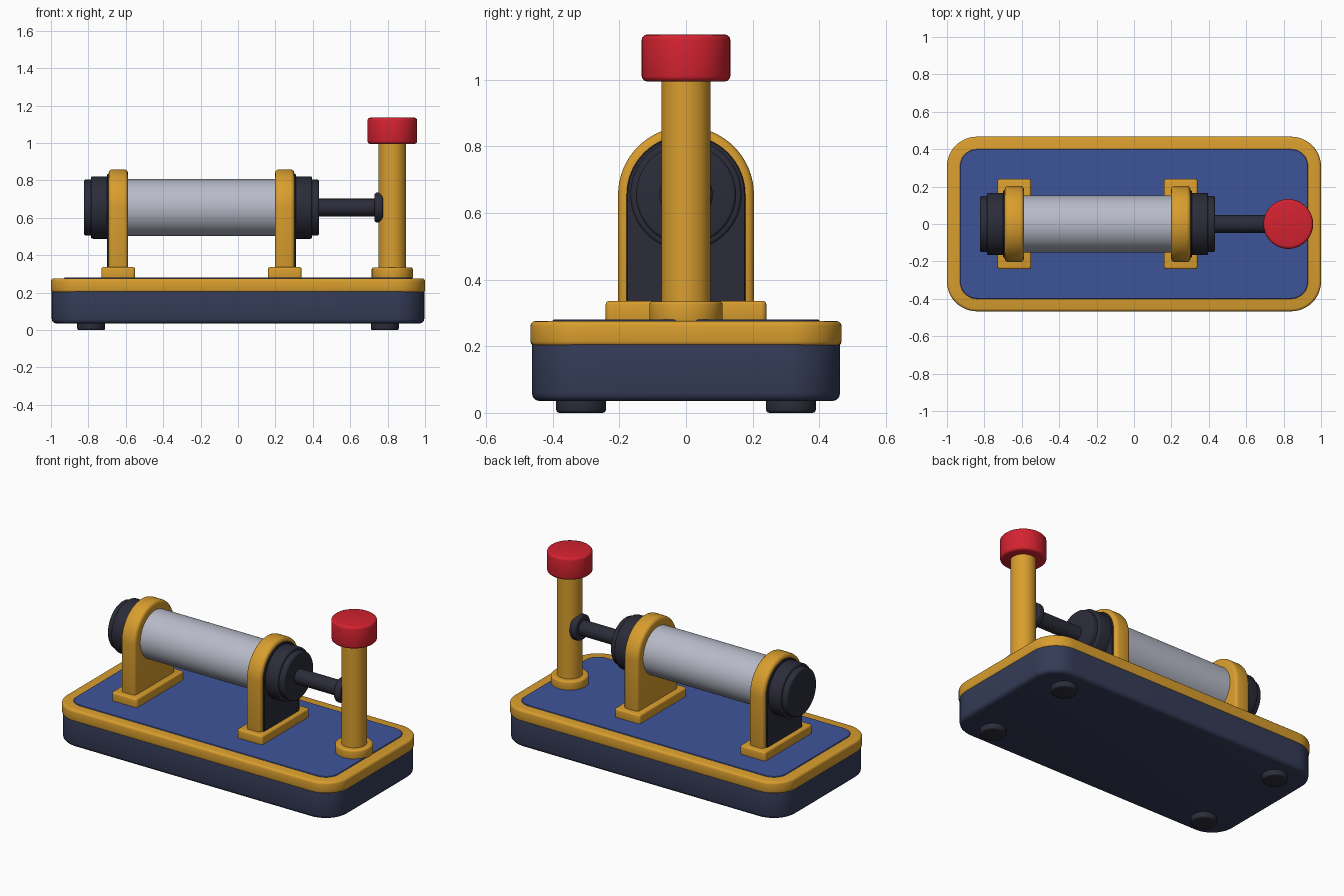
import bpy, bmesh, math
from mathutils import Matrix, Vector

if "Cube" in bpy.data.objects:
    bpy.data.objects.remove(bpy.data.objects["Cube"])


def srgb(r, g, b):
    return [((c / 255 + 0.055) / 1.055) ** 2.4 for c in (r, g, b)] + [1]


def material(name, *rgb):
    m = bpy.data.materials.new(name)
    m.diffuse_color = srgb(*rgb)
    m.use_nodes = True
    m.node_tree.nodes["Principled BSDF"].inputs["Base Color"].default_value = m.diffuse_color
    return m


GOLD = material("gold", 217, 158, 46)
BLUE = material("blue", 61, 84, 153)
NAVY = material("navy", 52, 59, 87)
DARK = material("charcoal", 44, 44, 58)
STEEL = material("steel", 184, 187, 201)
RED = material("red", 212, 34, 48)


def finish(name, bm, mat, bevel, segs=3):
    # round off sharp edges, then smooth shade
    bmesh.ops.recalc_face_normals(bm, faces=bm.faces)
    if bevel:
        sharp = [e for e in bm.edges if e.calc_face_angle(0) > math.radians(50)]
        bmesh.ops.bevel(bm, geom=sharp, offset=bevel, segments=segs, profile=0.5,
                        affect='EDGES', clamp_overlap=True)
    me = bpy.data.meshes.new(name)
    bm.to_mesh(me)
    bm.free()
    me.materials.append(mat)
    ob = bpy.data.objects.new(name, me)
    bpy.context.collection.objects.link(ob)
    bpy.ops.object.select_all(action='DESELECT')
    ob.select_set(True)
    bpy.context.view_layer.objects.active = ob
    bpy.ops.object.shade_smooth_by_angle(angle=math.radians(40))
    return ob


def prism(name, pts, axis, lo, hi, mat, bevel=0.0, segs=3):
    # extrude a 2D outline along z (points are x, y) or along x (points are y, z)
    bm = bmesh.new()
    vs = [bm.verts.new((a, b, lo) if axis == 'z' else (lo, a, b)) for a, b in pts]
    f = bm.faces.new(vs)
    r = bmesh.ops.extrude_face_region(bm, geom=[f])
    d = Vector((0, 0, hi - lo)) if axis == 'z' else Vector((hi - lo, 0, 0))
    bmesh.ops.translate(bm, vec=d,
                        verts=[v for v in r['geom'] if isinstance(v, bmesh.types.BMVert)])
    return finish(name, bm, mat, bevel, segs)


def rod(name, axis, lo, hi, centre, radius, mat, bevel=0.0, radius2=None):
    # cylinder along z (centre is x, y) or along x (centre is y, z)
    bm = bmesh.new()
    bmesh.ops.create_cone(bm, cap_ends=True, segments=64, radius1=radius,
                          radius2=radius2 or radius, depth=hi - lo)
    mid = (lo + hi) / 2
    if axis == 'x':
        bm.transform(Matrix.Translation((mid, *centre)) @ Matrix.Rotation(math.pi / 2, 4, 'Y'))
    else:
        bm.transform(Matrix.Translation((*centre, mid)))
    return finish(name, bm, mat, bevel)


def rounded_rect(hx, hy, r, cx=0.0, n=12):
    pts = []
    for q, (sx, sy) in enumerate(((1, 1), (-1, 1), (-1, -1), (1, -1))):
        for i in range(n + 1):
            a = math.pi / 2 * (q + i / n)
            pts.append((cx + sx * (hx - r) + r * math.cos(a), sy * (hy - r) + r * math.sin(a)))
    return pts


AXIS_Z = 0.655


def arch(r, bottom, n=32):
    top = [(r * math.cos(math.pi * i / n), AXIS_Z + r * math.sin(math.pi * i / n))
           for i in range(n + 1)]
    return top + [(-r, bottom), (r, bottom)]


# Base
prism("base_body", rounded_rect(0.996, 0.463, 0.16), 'z', 0.035, 0.24, NAVY, 0.025)
prism("base_rim", rounded_rect(1.0, 0.467, 0.16), 'z', 0.2, 0.276, GOLD, 0.015)
prism("base_deck", rounded_rect(0.93, 0.40, 0.09), 'z', 0.25, 0.281, BLUE, 0.003, 1)
for sx in (-1, 1):
    for sy in (-1, 1):
        rod("base_foot", 'z', 0.0, 0.05, (sx * 0.785, sy * 0.315), 0.075, DARK, 0.01)

# Two supports with dark panels on their outer sides
for cx, out in ((-0.64, -1), (0.25, 1)):
    prism("support_foot", rounded_rect(0.09, 0.241, 0.015, cx, 4), 'z', 0.27, 0.336, GOLD, 0.01)
    prism("support_arch", arch(0.204, 0.3), 'x', cx - 0.052, cx + 0.052, GOLD, 0.02)
    a, b = sorted((cx + out * 0.03, cx + out * 0.061))
    prism("support_panel", arch(0.178, 0.32), 'x', a, b, DARK, 0.003, 1)

# Barrel, end caps and plunger
c = (0, AXIS_Z)
rod("barrel", 'x', -0.66, 0.27, c, 0.152, STEEL)
rod("left_cap", 'x', -0.786, -0.66, c, 0.167, DARK, 0.01)
rod("left_cap_end", 'x', -0.823, -0.76, c, 0.15, DARK, 0.01)
rod("right_cap", 'x', 0.27, 0.396, c, 0.167, DARK, 0.01)
rod("right_cap_end", 'x', 0.37, 0.433, c, 0.15, DARK, 0.01)
rod("plunger_rod", 'x', 0.41, 0.75, c, 0.047, DARK)
rod("plunger_tip", 'x', 0.73, 0.776, c, 0.08, DARK, 0.012)

# Post with red knob
p = (0.825, 0)
rod("post_collar", 'z', 0.27, 0.335, p, 0.11, GOLD, 0.01)
rod("post", 'z', 0.3, 1.02, p, 0.074, GOLD)
rod("post_knob", 'z', 0.995, 1.136, p, 0.133, RED, 0.016)
